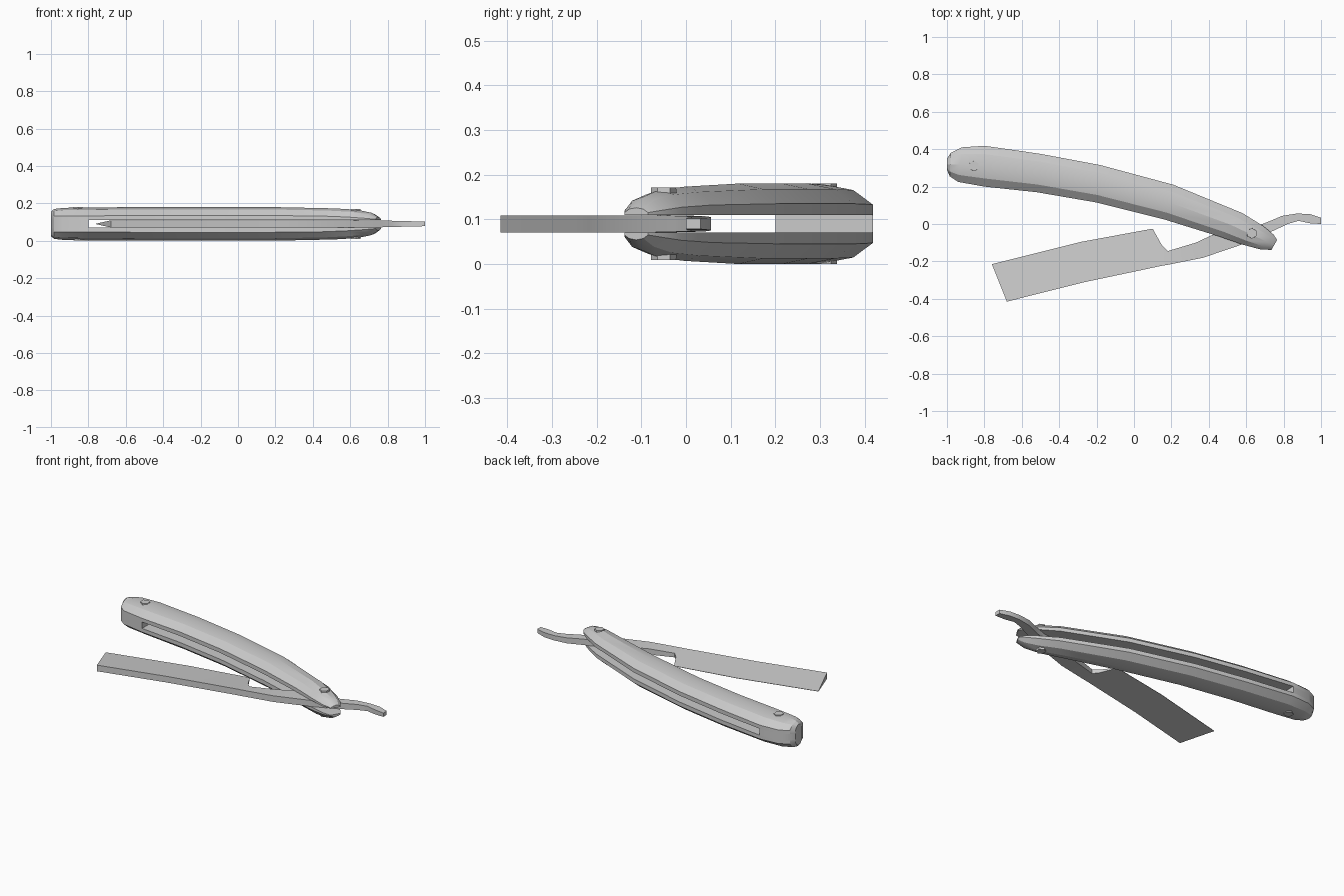
import bpy
import bmesh
from math import radians
from mathutils import Vector

MID = 0.09     # height of the plane of symmetry
SLOT = 0.02    # half thickness of the gap between the scales

cube = bpy.data.objects.get("Cube")
if cube:
    bpy.data.objects.remove(cube, do_unlink=True)

steel = bpy.data.materials.new("plain grey")
steel.use_nodes = True
GREY = (0.6, 0.6, 0.6, 1)
steel.diffuse_color = GREY
steel.node_tree.nodes["Principled BSDF"].inputs["Base Color"].default_value = GREY


def finish(name, bm, mirrored=False, angle=30):
    """Turn a bmesh into a shaded object centred on the symmetry plane."""
    bmesh.ops.recalc_face_normals(bm, faces=bm.faces)
    mesh = bpy.data.meshes.new(name)
    bm.to_mesh(mesh)
    bm.free()
    mesh.materials.append(steel)
    obj = bpy.data.objects.new(name, mesh)
    obj.location.z = MID
    bpy.context.collection.objects.link(obj)
    if mirrored:
        mod = obj.modifiers.new("Mirror", 'MIRROR')
        mod.use_axis = (False, False, True)
        mod.use_mirror_merge = False
    bpy.ops.object.select_all(action='DESELECT')
    obj.select_set(True)
    bpy.context.view_layer.objects.active = obj
    bpy.ops.object.shade_smooth_by_angle(angle=radians(angle))
    return obj


def loft(name, rings, mirrored=False, angle=30):
    """Skin a row of equal rings and cap both ends."""
    bm = bmesh.new()
    rows = [[bm.verts.new(p) for p in ring] for ring in rings]
    n = len(rows[0])
    for a, b in zip(rows, rows[1:]):
        for i in range(n):
            j = (i + 1) % n
            bm.faces.new((a[i], a[j], b[j], b[i]))
    bm.faces.new(rows[0])
    bm.faces.new(rows[-1])
    return finish(name, bm, mirrored, angle)


def across(low, up, t, z):
    p = Vector(low).lerp(Vector(up), t)
    return (p.x, p.y, z)


# Handle stations: front edge, back edge, wall height, crown height
handle = [
    ((-1.0, 0.29), (-1.0, 0.35), 0.042, 0.066),
    ((-0.985, 0.255), (-0.98, 0.38), 0.042, 0.08),
    ((-0.94, 0.225), (-0.92, 0.41), 0.042, 0.086),
    ((-0.8, 0.2), (-0.8, 0.418), 0.043, 0.088),
    ((-0.52, 0.17), (-0.5, 0.375), 0.045, 0.09),
    ((-0.2, 0.115), (-0.18, 0.315), 0.045, 0.09),
    ((0.16, 0.025), (0.21, 0.21), 0.045, 0.09),
    ((0.45, -0.065), (0.58, 0.058), 0.042, 0.083),
    ((0.58, -0.11), (0.69, -0.01), 0.037, 0.076),
    ((0.68, -0.137), (0.745, -0.055), 0.03, 0.06),
    ((0.735, -0.138), (0.765, -0.085), 0.025, 0.036),
]


def scale_ring(low, up, wall, crown):
    shoulder = wall + (crown - wall) * 0.72
    section = [(0, SLOT), (0, wall), (0.2, shoulder), (0.5, crown),
               (0.8, shoulder), (1, wall), (1, SLOT)]
    return [across(low, up, t, z) for t, z in section]


loft("handle_scale", [scale_ring(*s) for s in handle], mirrored=True, angle=25)


def bar_ring(low, up, front, back):
    return [across(low, up, t, z) for t, z in
            ((0, -front), (0, front), (1, back), (1, -back))]


# Solid spacer closing the wide end of the slot
loft("handle_spacer", [bar_ring(low, up, SLOT, SLOT)
                       for low, up, wall, crown in handle[:4]])

# Blade, tang and curved tail: spine edge, other edge, half thicknesses
blade = [
    ((-0.68, -0.415), (-0.76, -0.215), 0.019, 0.001),
    ((-0.27, -0.312), (-0.28, -0.095), 0.019, 0.001),
    ((0.08, -0.238), (0.1, -0.025), 0.019, 0.001),
    ((0.15, -0.223), (0.15, -0.115), 0.019, 0.01),
    ((0.18, -0.218), (0.18, -0.145), 0.019, 0.013),
    ((0.37, -0.18), (0.33, -0.1), 0.019, 0.018),
    ((0.57, -0.112), (0.47, -0.035), 0.019, 0.019),
    ((0.67, -0.07), (0.63, -0.022), 0.019, 0.019),
    ((0.765, -0.027), (0.73, 0.017), 0.018, 0.018),
    ((0.82, 0.0), (0.79, 0.043), 0.017, 0.017),
    ((0.88, 0.017), (0.87, 0.056), 0.015, 0.015),
    ((0.94, 0.004), (0.94, 0.053), 0.014, 0.014),
    ((1.0, 0.0), (1.0, 0.033), 0.012, 0.012),
]
loft("blade", [bar_ring(*s) for s in blade])

# Low six-sided pin heads on both faces
for name, x, y, top in (("end_pin", -0.855, 0.31, 0.09),
                        ("pivot_pin", 0.63, -0.05, 0.081)):
    bm = bmesh.new()
    bmesh.ops.create_cone(bm, cap_ends=True, segments=6, radius1=0.03,
                          radius2=0.028, depth=0.04)
    bmesh.ops.translate(bm, verts=bm.verts, vec=(x, y, top - 0.02))
    finish(name, bm, mirrored=True)

# Pivot shaft through the tang
bm = bmesh.new()
bmesh.ops.create_cone(bm, cap_ends=True, segments=6, radius1=0.015,
                      radius2=0.015, depth=0.1)
bmesh.ops.translate(bm, verts=bm.verts, vec=(0.63, -0.05, 0))
finish("pivot_shaft", bm)
